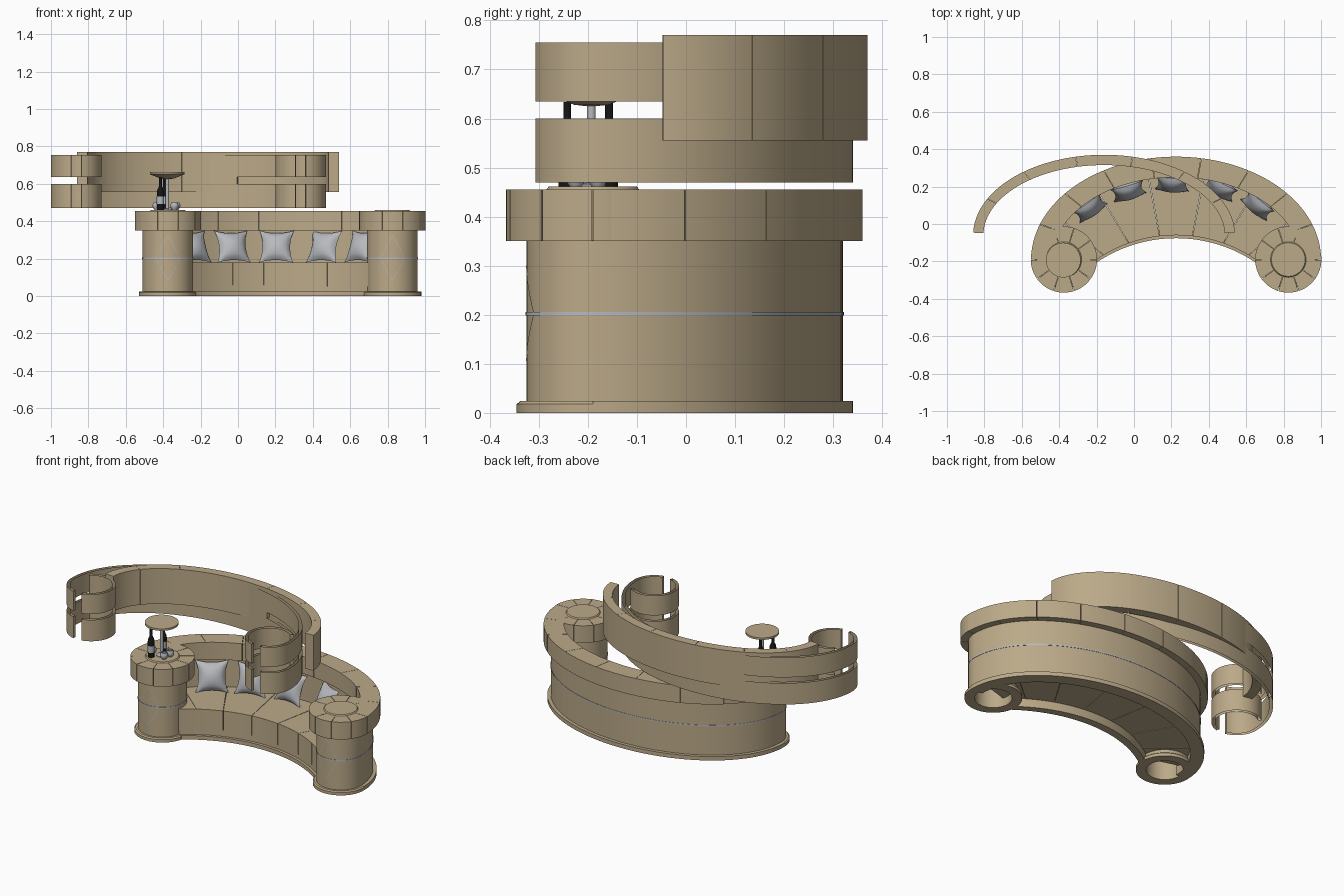
import bpy, bmesh
from math import pi, sin, cos, sqrt, radians
from mathutils import Matrix, Vector

if "Cube" in bpy.data.objects:
    bpy.data.objects.remove(bpy.data.objects["Cube"])


def material(name, rgb):
    m = bpy.data.materials.new(name)
    m.use_nodes = True
    m.diffuse_color = (*rgb, 1)
    m.node_tree.nodes["Principled BSDF"].inputs["Base Color"].default_value = (*rgb, 1)
    return m


TAN = material("warm sandstone", (0.5, 0.40, 0.25))
GREY = material("silver grey", (0.48, 0.49, 0.52))
BLACK = material("bottle black", (0.008, 0.008, 0.008))


def finish(name, bm, mat, loc=(0, 0, 0), recalc=True):
    if recalc:
        bmesh.ops.recalc_face_normals(bm, faces=bm.faces)
    me = bpy.data.meshes.new(name)
    bm.to_mesh(me)
    bm.free()
    me.materials.append(mat)
    ob = bpy.data.objects.new(name, me)
    ob.location = loc
    bpy.context.collection.objects.link(ob)
    bpy.ops.object.select_all(action="DESELECT")
    ob.select_set(True)
    bpy.context.view_layer.objects.active = ob
    bpy.ops.object.shade_smooth_by_angle(angle=radians(35))
    return ob


def sections(f, t0, t1, n):
    return [f(t0 + (t1 - t0) * i / n) for i in range(n + 1)]


def blocks(f, t0, t1, count, n=8, gap=0.0):
    step = (t1 - t0) / count
    return [sections(f, t0 + step * i + gap, t0 + step * (i + 1) - gap, n)
            for i in range(count)]


def ribbon(name, groups, z0, z1, mat=TAN, loc=(0, 0, 0), capped=True):
    """Walls between paired outer and inner points, one solid per group."""
    bm = bmesh.new()
    for group in groups:
        rows = [[bm.verts.new((*p, z)) for p, z in ((o, z0), (o, z1), (i, z1), (i, z0))]
                for o, i in group]
        for a, b in zip(rows, rows[1:]):
            for k in range(4):
                if capped or k in (0, 2):
                    j = (k + 1) % 4
                    bm.faces.new((a[k], b[k], b[j], a[j]))
        bm.faces.new(rows[0])
        bm.faces.new(rows[-1])
    return finish(name, bm, mat, loc)


def lathe(name, profile, mat=TAN, loc=(0, 0, 0), steps=40):
    bm = bmesh.new()
    vs = [bm.verts.new((r, 0, z)) for r, z in profile]
    es = [bm.edges.new(p) for p in zip(vs, vs[1:])]
    bmesh.ops.spin(bm, geom=vs + es, axis=(0, 0, 1), cent=(0, 0, 0),
                   angle=2 * pi, steps=steps)
    bmesh.ops.remove_doubles(bm, verts=bm.verts, dist=0.0002)
    return finish(name, bm, mat, loc)


def ring(a, b, ai, bi, cx=0, cy=0):
    """Paired points on an outer and an inner ellipse."""
    return lambda t: ((cx + a * cos(t), cy + b * sin(t)),
                      (cx + ai * cos(t), cy + bi * sin(t)))


# Curved bench: back wall, plinth, band and coping blocks
BENCH = (0.225, -0.19, 0)
ribbon("back_wall", blocks(ring(.735, .51, .68, .455), 0, pi, 1, 64), 0.0, .352, loc=BENCH)
ribbon("back_plinth", blocks(ring(.755, .53, .70, .47), 0, pi, 1, 64), 0, .024, loc=BENCH)
ribbon("back_band", blocks(ring(.737, .512, .73, .505), 0, pi, 1, 64), .199, .206, GREY, BENCH)
ribbon("back_coping", blocks(ring(.775, .55, .66, .44), 0, pi, 9, 8, .0015), .35, .455, loc=BENCH)


# Seat with a concave front edge
def front_y(x, shift=0):
    return -.63 + sqrt(.76 ** 2 - x * x) + shift


def seat(t):
    x = -.48 * cos(t * pi)
    x = .5 * x + .48 * (t - .5)
    angle = pi - .05 - t * (pi - .1)
    return (x, front_y(x)), (.70 * cos(angle), .47 * sin(angle))


def front_strip(near, far):
    return lambda x: ((x, front_y(x, near)), (x, front_y(x, far)))


ribbon("seat", blocks(seat, 0, 1, 7, 8, .0008), .05, .18, loc=BENCH)
ribbon("seat_front_wall", blocks(front_strip(.002, .03), -.48, .48, 1, 32), 0, .06, loc=BENCH)
ribbon("seat_front_plinth", blocks(front_strip(-.016, .03), -.48, .48, 1, 32), 0, .024, loc=BENCH)

# End pillars, each with wedge coping and wrapped diamond ornament
for side, label in ((-1, "right"), (1, "left")):
    at = (BENCH[0] + side * .6, BENCH[1], 0)
    lathe(label + "_pillar", [(.1, .352), (.1, 0), (.155, 0), (.155, .018), (.148, .024),
                              (.135, .024), (.135, .352)], loc=at, steps=48)
    ribbon(label + "_pillar_coping", blocks(ring(.177, .177, .095, .095), 0, 2 * pi, 10, 6, .008),
           .35, .455, loc=at)
    lathe(label + "_pillar_top", [(0, .35), (.095, .35), (.095, .455), (.09, .461), (0, .461)],
          loc=at, steps=48)
    ribbon(label + "_pillar_band", blocks(ring(.137, .137, .13, .13), 0, 2 * pi, 1, 48),
           .199, .206, GREY, at)
    bm = bmesh.new()
    for sx in (-1, 1):
        for sz in (-1, 1):
            for i in range(6):
                quad = []
                for k, w in ((i, -1), (i + 1, -1), (i + 1, 1), (i, 1)):
                    ang = -pi / 2 + sx * .5 * (1 - k / 6)
                    z = .203 + sz * .12 * k / 6 + w * .003
                    quad.append(bm.verts.new((.1365 * cos(ang), .1365 * sin(ang), z)))
                bm.faces.new(quad if sx * sz < 0 else quad[::-1])
    bmesh.ops.remove_doubles(bm, verts=bm.verts, dist=.0005)
    finish(label + "_pillar_diamond", bm, GREY, at, recalc=False)


# Cushions with pinched sides, leaning on the back wall
def cushion(name, x, y, turn):
    bm = bmesh.new()
    for side in (-1, 1):
        grid = bmesh.ops.create_grid(bm, x_segments=12, y_segments=12, size=1)["verts"]
        for v in grid:
            u, w = v.co.x, v.co.y
            puff = max(0, (1 - u * u) * (1 - w * w)) ** .6
            v.co = Vector((.092 * u * (1 - .2 * (1 - w * w)), side * .042 * puff,
                           .092 * w * (1 - .16 * (1 - u * u))))
    bmesh.ops.remove_doubles(bm, verts=bm.verts, dist=.0005)
    lean = Matrix.Rotation(radians(turn), 3, "Z") @ Matrix.Rotation(radians(-22), 3, "X")
    bmesh.ops.transform(bm, matrix=lean.to_4x4(), verts=bm.verts)
    finish(name, bm, GREY, (x, y, .264))


for n, (x, y, turn) in enumerate(((-.235, .085, 35), (-.03, .175, 16), (.205, .215, -4),
                                  (.46, .19, -28), (.66, .1, -40))):
    cushion("cushion_%d" % (n + 1), x, y, turn)

# Raised hollow shell, ending in two rolled tubes with a slot round them
SHELL = (-.265, -.17, 0)
R, THICK = .135, .018
GAP = radians(12)


def tube(side):
    return ring(R, R, R - THICK, R - THICK, side * .6, -.005)


back = ring(.735, .51, .735 - THICK, .51 - THICK)
main = (sections(tube(-1), 1.5 * pi - GAP, pi, 12) + sections(back, pi - .04, .04, 64)
        + sections(tube(1), 0, GAP - pi / 2, 12))
hooks = [sections(tube(-1), radians(130), GAP - pi / 2, 32),
         sections(tube(1), radians(50), 1.5 * pi - GAP, 32)]
for label, z0, z1 in (("lower", .47, .60), ("upper", .635, .755)):
    ribbon(label + "_shell", [main] + hooks, z0, z1, loc=SHELL, capped=False)
ribbon("middle_shell", [sections(back, pi / 2 + .37, pi / 2 - .37, 20)], .60, .635,
       loc=SHELL, capped=False)

# Raised curved coping
ribbon("raised_coping", blocks(ring(.70, .43, .645, .375), .03, pi - .03, 7, 10, .0012),
       .555, .77, loc=(-.16, -.06, 0))

# Drinks stand, bottles and glasses on the right pillar
TOP = .461
stand = (-.378, -.193, TOP)
lathe("stand_stem", [(0, 0), (.03, 0), (.03, .004), (.009, .008), (.009, .17), (0, .17)], GREY, stand, 20)
lathe("stand_top", [(0, .163), (.035, .167), (.093, .19), (.093, .202), (0, .202)], TAN, stand)
for n, (x, y) in enumerate(((-.415, -.242), (-.392, -.157))):
    lathe("bottle_%d" % (n + 1), [(0, 0), (.018, 0), (.019, .09), (.017, .105), (.008, .125),
                                  (.008, .173), (0, .173)], BLACK, (x, y, TOP), 20)
    lathe("bottle_label_%d" % (n + 1), [(.0195, .03), (.0198, .07)], GREY, (x, y, TOP), 20)
for n, (x, y) in enumerate(((-.435, -.2), (-.34, -.225), (-.33, -.18))):
    lathe("glass_%d" % (n + 1), [(0, 0), (.012, 0), (.021, .014), (.022, .026), (.016, .04),
                                 (.013, .038), (.017, .024), (0, .008)], GREY, (x, y, TOP), 20)
